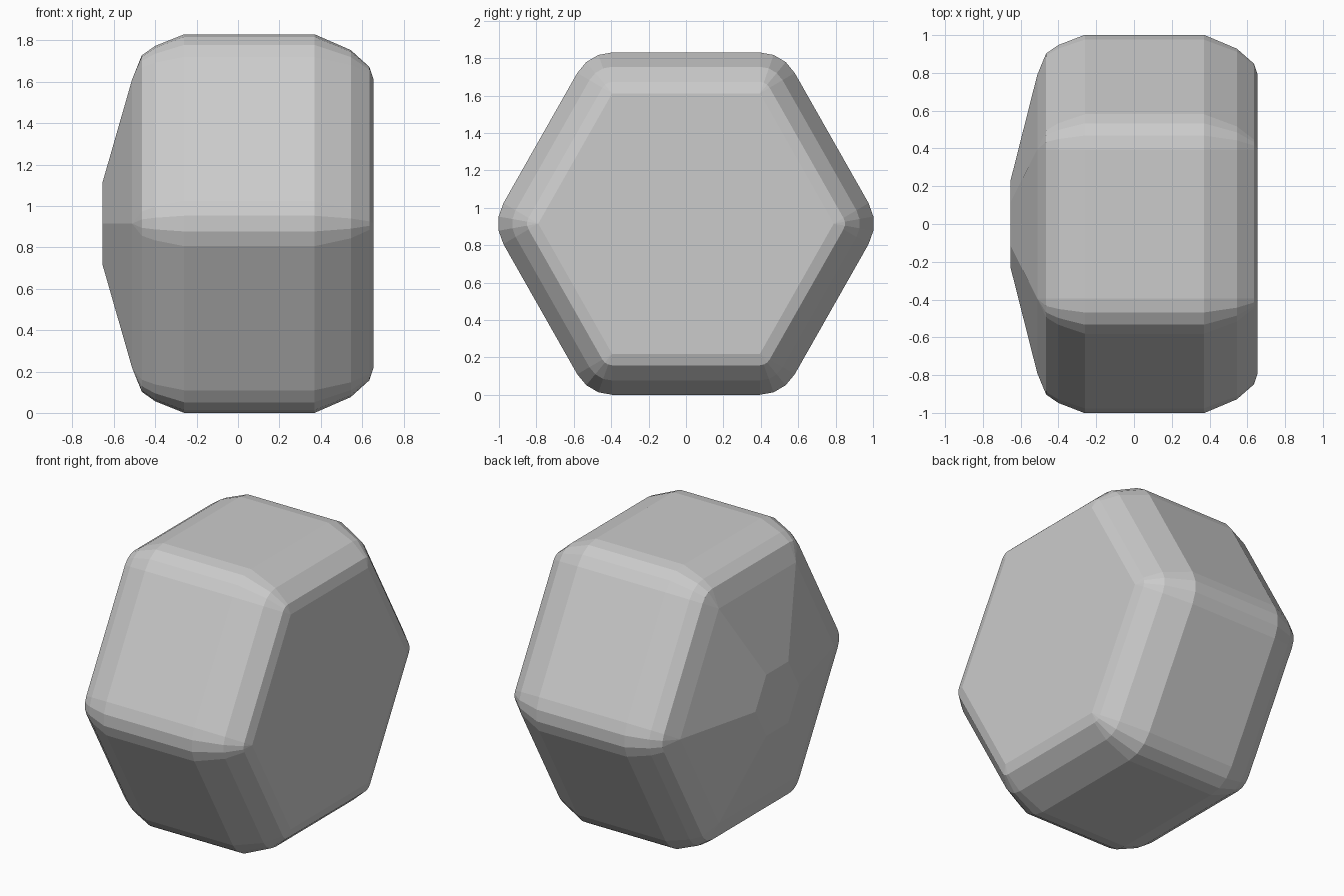
import bpy, bmesh
from math import cos, sin, radians

if "Cube" in bpy.data.objects:
    bpy.data.objects.remove(bpy.data.objects["Cube"])

# Ring profile along x: (x, hexagon core radius, corner rounding radius)
CORE = 0.79
PROFILE = [
    (-0.655, 0.225, 0.0),     # small flat at the tip of the shallow dome
    (-0.512, CORE, 0.0),      # dome edge
    (-0.465, CORE, 0.115),    # rounded left rim
    (-0.40, CORE, 0.16),
    (-0.26, CORE, 0.215),
    (0.37, CORE, 0.215),      # straight hexagonal barrel
    (0.545, CORE, 0.14),      # rounded right rim
    (0.635, CORE, 0.06),
    (0.655, CORE, 0.0),       # flat right face
]
Z_STRETCH = 0.915 / (CORE * cos(radians(30)) + 0.215)


def rounded_hexagon(bm, x, core, r):
    ring = []
    for k in range(6):
        for off in (-30, -10, 10, 30):
            a, b = radians(60 * k), radians(60 * k + off)
            y = core * cos(a) + r * cos(b)
            z = core * sin(a) + r * sin(b)
            ring.append(bm.verts.new((x, y, 0.915 + z * Z_STRETCH)))
    return ring


# Loft the rings into one closed body
bm = bmesh.new()
rings = [rounded_hexagon(bm, *p) for p in PROFILE]
n = len(rings[0])
for a, b in zip(rings, rings[1:]):
    for i in range(n):
        j = (i + 1) % n
        bm.faces.new((a[i], a[j], b[j], b[i]))
bm.faces.new(rings[0])
bm.faces.new(rings[-1])
bmesh.ops.remove_doubles(bm, verts=bm.verts, dist=0.0005)
bmesh.ops.recalc_face_normals(bm, faces=bm.faces)

mesh = bpy.data.meshes.new("hexagonal_block")
bm.to_mesh(mesh)
bm.free()
block = bpy.data.objects.new("hexagonal_block", mesh)
bpy.context.collection.objects.link(block)
